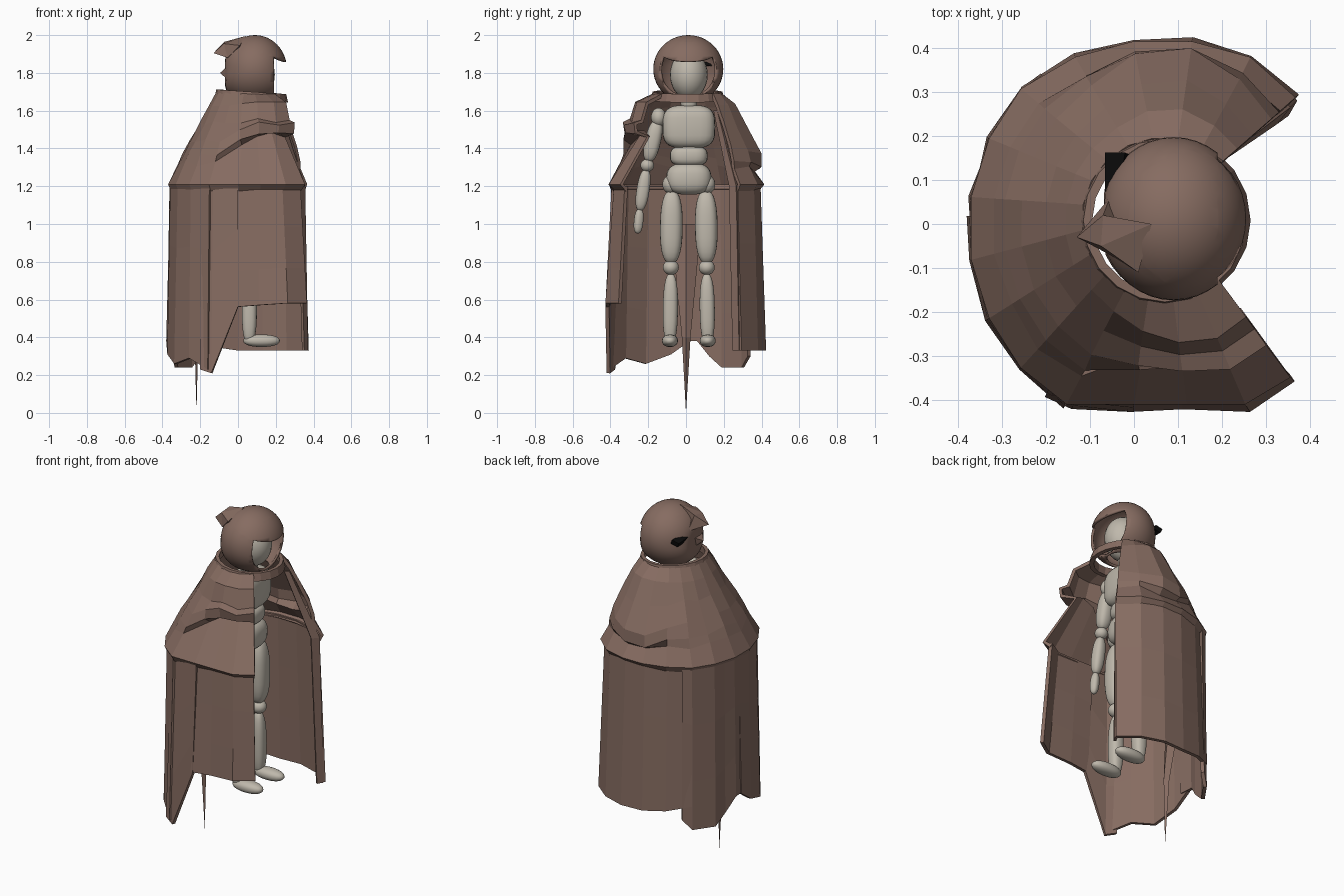
import bpy, bmesh, math
from mathutils import Vector

if "Cube" in bpy.data.objects:
    bpy.data.objects.remove(bpy.data.objects["Cube"])


def material(name, col):
    m = bpy.data.materials.new(name)
    m.diffuse_color = (*col, 1)
    m.use_nodes = True
    m.node_tree.nodes["Principled BSDF"].inputs["Base Color"].default_value = m.diffuse_color
    return m


CLOTH = material("brown_cloth", (0.24, 0.15, 0.12))
BODY = material("mannequin", (0.52, 0.48, 0.41))
BLACK = material("black", (0.003, 0.003, 0.003))


def mesh(name, verts, faces, mat, thick=0, smooth=False):
    me = bpy.data.meshes.new(name)
    me.from_pydata([tuple(v) for v in verts], [], faces)
    bm = bmesh.new()
    bm.from_mesh(me)
    bmesh.ops.recalc_face_normals(bm, faces=bm.faces)
    bm.to_mesh(me)
    bm.free()
    me.polygons.foreach_set("use_smooth", [smooth] * len(me.polygons))
    ob = bpy.data.objects.new(name, me)
    bpy.context.collection.objects.link(ob)
    me.materials.append(mat)
    if thick:
        s = ob.modifiers.new("thickness", "SOLIDIFY")
        s.thickness, s.offset = thick, 0
    return ob


def grid(name, rows, thick):
    n = len(rows[0])
    faces = [(r * n + c, r * n + c + 1, r * n + n + c + 1, r * n + n + c)
             for r in range(len(rows) - 1) for c in range(n - 1)]
    return mesh(name, [v for r in rows for v in r], faces, CLOTH, thick)


# ---------- mannequin ----------
CY = 0.015


def blob(name, pos, rad, power=1.0, axis=None):
    """Rounded solid; power below 1 makes it boxier."""
    bm = bmesh.new()
    bmesh.ops.create_uvsphere(bm, u_segments=24, v_segments=14, radius=1)
    q = Vector(axis).to_track_quat('Z', 'Y') if axis else None
    for v in bm.verts:
        p = Vector([math.copysign(abs(c) ** power, c) * r for c, r in zip(v.co, rad)])
        v.co = (q @ p if q else p) + Vector(pos)
    me = bpy.data.meshes.new(name)
    for f in bm.faces:
        f.smooth = True
    bm.to_mesh(me)
    bm.free()
    me.materials.append(BODY)
    ob = bpy.data.objects.new(name, me)
    bpy.context.collection.objects.link(ob)


def limb(name, a, b, r):
    a, b = Vector(a), Vector(b)
    blob(name, (a + b) / 2, (r, r, (b - a).length / 2), 0.8, b - a)


blob("head", (0.085, CY, 1.79), (0.11, 0.1, 0.13))
blob("neck", (0.065, CY, 1.66), (0.045, 0.045, 0.07), 0.8)
blob("chest", (0.06, CY, 1.515), (0.085, 0.14, 0.115), 0.6)
blob("abdomen", (0.06, CY, 1.36), (0.07, 0.1, 0.055), 0.7)
blob("pelvis", (0.06, CY, 1.24), (0.08, 0.12, 0.085), 0.75)
for side, s in (("left", 1), ("right", -1)):
    def P(x, y, z):
        return (x, CY + s * y, z)
    blob(side + "_hip", P(.06, .095, 1.21), (.05, .045, .05))
    limb(side + "_thigh", P(.06, .09, 1.18), P(.06, .095, .79), .06)
    blob(side + "_knee", P(.06, .095, .77), (.045, .042, .04))
    limb(side + "_shin", P(.06, .095, .74), P(.06, .1, .36), .04)
    blob(side + "_foot", P(.125, .1, .382), (.097, .042, .033), 0.9)
    if s < 0:  # only the right arm hangs in the opening
        blob(side + "_shoulder", P(.06, .16, 1.565), (.045, .04, .05))
        limb(side + "_upper_arm", P(.06, .165, 1.55), P(.06, .215, 1.33), .042)
        blob(side + "_elbow", P(.06, .22, 1.31), (.036, .036, .034))
        limb(side + "_forearm", P(.06, .225, 1.29), P(.065, .26, 1.07), .034)
        limb(side + "_hand", P(.065, .26, 1.08), P(.07, .272, .95), .024)

# ---------- hood with face opening ----------
bm = bmesh.new()
bmesh.ops.create_uvsphere(bm, u_segments=40, v_segments=24, radius=0.18)
for v in bm.verts:
    x = v.co.x * (0.94 if v.co.z > 0 else 0.94 - 1.2 * v.co.z)
    v.co = Vector((max(x + 0.09, -0.068), v.co.y * 1.03 + 0.012, v.co.z + 1.82))
for co, no in (((0.19, 0, 0), (1, 0, 0)), ((0.19, 0, 1.885), (0.4, 0, 1)), ((0, 0, 1.66), (0, 0, 1))):
    bmesh.ops.bisect_plane(bm, geom=bm.verts[:] + bm.edges[:] + bm.faces[:],
                           plane_co=co, plane_no=no)
cut = []
for f in bm.faces:
    c = f.calc_center_median()
    if c.z < 1.66 or (c.x > 0.19 and c.z + 0.4 * (c.x - 0.19) < 1.885):
        cut.append(f)
bmesh.ops.delete(bm, geom=cut, context='FACES')
for f in bm.faces:
    f.smooth = True
me = bpy.data.meshes.new("hood")
bm.to_mesh(me)
bm.free()
me.materials.append(CLOTH)
hood = bpy.data.objects.new("hood", me)
bpy.context.collection.objects.link(hood)
hood.modifiers.new("thickness", "SOLIDIFY").thickness = 0.014

# pointed fold at the back of the hood, and the small bump under it
mesh("hood_point", [(-.13, -.03, 1.905), (-.075, -.05, 1.955), (.01, -.11, 1.945), (-.055, -.07, 1.88),
                    (-.07, .02, 1.965), (-.055, .06, 1.88), (.04, 0, 1.995), (0, 0, 1.87)],
     [(0, 1, 3), (0, 4, 1), (0, 5, 4), (0, 3, 5), (1, 2, 3), (1, 6, 2), (1, 4, 6),
      (4, 5, 7, 6), (3, 7, 5), (2, 7, 3), (2, 6, 7)], CLOTH)
mesh("hood_bump", [(-.095, -.03, 1.8), (-.05, -.08, 1.84), (-.05, .04, 1.84), (-.04, -.07, 1.75), (-.04, .03, 1.75)],
     [(0, 1, 2), (0, 3, 1), (0, 4, 3), (0, 2, 4)], CLOTH)
# black scrap on the hood
mesh("black_patch", [(-.06, .065, 1.84), (-.06, .16, 1.835), (-.015, .16, 1.845), (-.02, .13, 1.85), (-.04, .09, 1.855)],
     [(0, 1, 2, 3, 4)], BLACK, 0.028)

# ---------- collar ring ----------
ring = []
for r, dz in ((.165, .03), (.185, .03), (.195, -.015), (.17, -.015)):
    ring.append([Vector((.07 + r * math.cos(i * math.pi / 10), .008 + r * math.sin(i * math.pi / 10),
                         1.67 + dz - .012 * math.cos(i * math.pi / 10))) for i in range(21)])
grid("collar", ring + ring[:1], 0)

# ---------- cape outline seen from above, front left round the back to front right ----------
HEM = [(.36, .28), (.26, .37), (.13, .405), (0, .405), (-.13, .37), (-.25, .30), (-.32, .19), (-.36, .06),
       (-.36, -.08), (-.32, -.21), (-.25, -.32), (-.15, -.40), (0, -.40), (.12, -.40), (.25, -.40), (.35, -.34)]
N = len(HEM)
# shoulder profiles: (0 collar .. 1 hem, height)
LEFT = [(0, 1.68), (.3, 1.63), (.6, 1.5), (.93, 1.36), (.93, 1.3), (.76, 1.28), (1, 1.21), (.86, 1.18)]
BACK = [(0, 1.69), (.15, 1.62), (.33, 1.53), (.55, 1.43), (.7, 1.36), (.8, 1.31), (1, 1.21), (.95, 1.18)]
RIGHT = [(0, 1.68), (.4, 1.64), (.52, 1.54), (.68, 1.53), (.64, 1.49), (.3, 1.48), (1, 1.21), (.86, 1.18)]
# how strongly each column follows the folded side profile
FOLD = [.3, .55, 1, .85, .35, .1, .05, 0, 0, .05, 0, .1, .6, 1, 1, .9]

rows = []
for k in range(8):
    row = []
    for c, (hx, hy) in enumerate(HEM):
        a = math.radians(45 + 267 * c / (N - 1))
        neck = Vector((.07 + .18 * math.cos(a), .01 + .18 * math.sin(a)))
        side = LEFT if c < N / 2 else RIGHT
        w = FOLD[c]
        t = BACK[k][0] * (1 - w) + side[k][0] * w
        z = BACK[k][1] * (1 - w) + side[k][1] * w
        z += .012 * math.sin(c * 2.4 + k) if k in (2, 3, 4, 5) else 0
        p = neck.lerp(Vector((hx, hy)), t)
        row.append((p.x, p.y, z))
    rows.append(row)
grid("shoulder_cape", rows, 0.02)


# ---------- hanging panels ----------
def panel(name, cols, bottoms, top, low, zt=1.2):
    rs = []
    for f in (0, .35, .7, 1):
        row = []
        for i, (c, zb) in enumerate(zip(cols, bottoms)):
            a = Vector(HEM[int(c)]).lerp(Vector(HEM[min(int(c) + 1, N - 1)]), c % 1)
            pleat = .008 * (-1) ** i * f
            p = a * (top + (low - top) * f + pleat)
            row.append((p.x, p.y, zt + (zb - zt) * f))
        rs.append(row)
    grid(name, rs, 0.02)


panel("left_panel", [0, 1, 2, 3, 4, 5], [.33, .33, .33, .33, .35, .38], .95, 1.015)
panel("back_left_panel", [4.6, 5, 6, 6.5, 7, 7.6], [.3, .24, .24, .3, .38, .38], .98, 1.01)
panel("back_right_panel", [7.3, 8, 9, 10, 11], [.38, .31, .26, .29, .23], .97, 1.02)
panel("right_back_strip", [10.6, 11.1, 12], [.23, .21, .56], .96, 1.035)
panel("right_panel", [11.9, 12.9, 14, 15], [.56, .57, .58, .58], .93, 1.035)
# turned-in front edge on the left side
grid("left_front_edge", [[(.2, .15, 1.6), (.22, .17, 1.6)], [(.32, .232, 1.2), (.35, .27, 1.2)],
                         [(.345, .25, .33), (.365, .285, .33)]], 0.015)

# long thin torn point hanging inside the back
mesh("torn_point", [(-.3, -.08, 1.0), (-.27, 0, 1.0), (-.3, .08, 1.0), (-.23, -.022, .4), (-.21, 0, .4),
                    (-.23, .024, .4), (-.22, 0, 0)],
     [(0, 1, 4, 3), (1, 2, 5, 4), (2, 0, 3, 5), (3, 4, 6), (4, 5, 6), (5, 3, 6), (0, 2, 1)], CLOTH)
